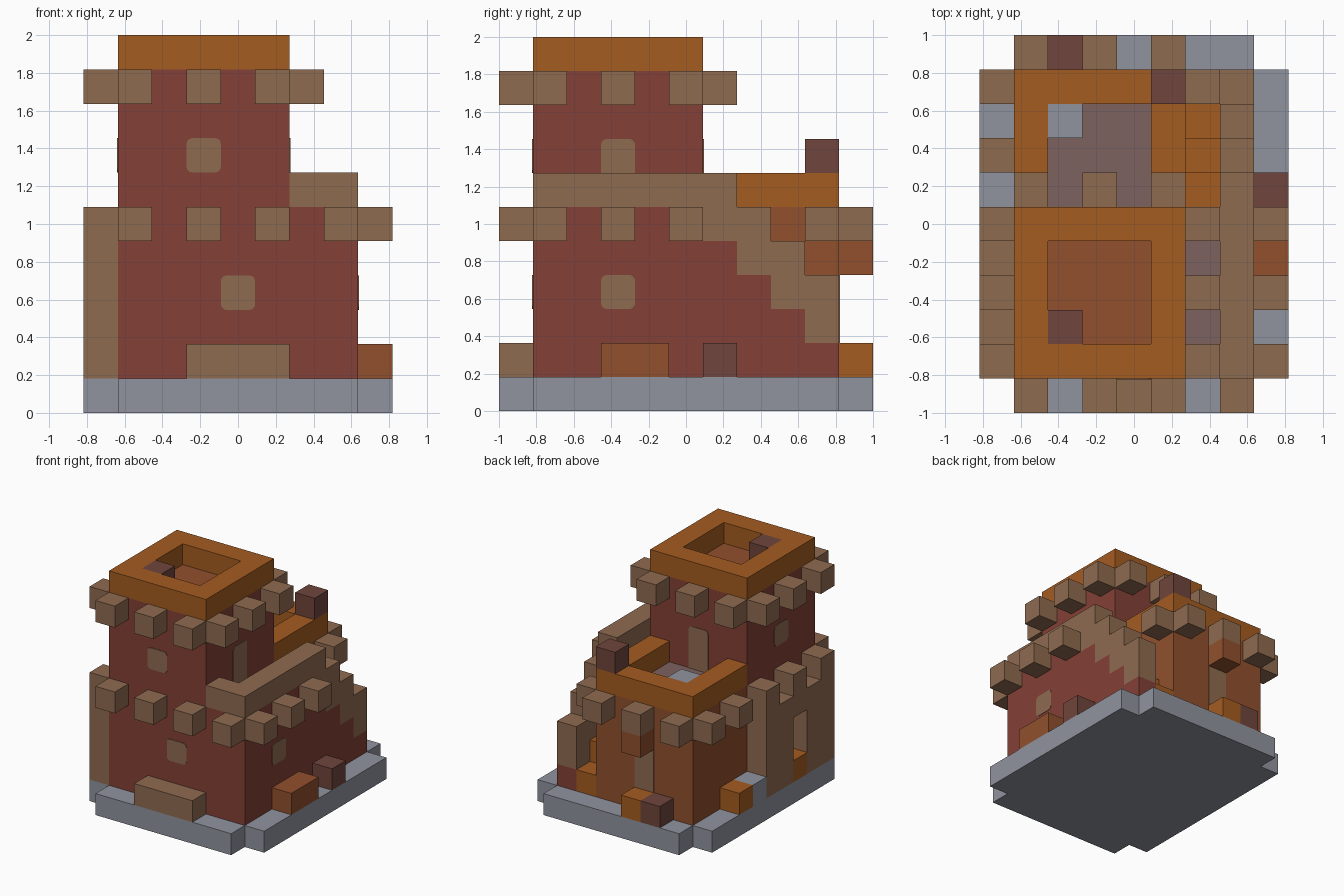
import bpy, bmesh
from mathutils import Vector

if "Cube" in bpy.data.objects:
    bpy.data.objects.remove(bpy.data.objects["Cube"], do_unlink=True)

U = 2 / 11                        # edge of one building block
ORIGIN = Vector((-4.5, -5.5, 0))  # grid corner, in blocks


def material(name, rgb):
    lin = [((c / 255 + 0.055) / 1.055) ** 2.4 for c in rgb] + [1]
    m = bpy.data.materials.new(name)
    m.use_nodes = True
    m.diffuse_color = lin
    m.node_tree.nodes["Principled BSDF"].inputs["Base Color"].default_value = lin
    return m


RED = material("red brick", (131, 64, 54))
BROWN = material("tan timber", (143, 107, 80))
ORANGE = material("orange clay", (165, 92, 33))
TERRA = material("terracotta", (145, 80, 45))
DARK = material("dark brown", (112, 69, 60))
GREY = material("grey stone", (144, 148, 158))
MAUVE = material("mauve paving", (125, 98, 96))


def add_box(bm, lo, hi):
    lo, hi = Vector(lo), Vector(hi)
    verts = bmesh.ops.create_cube(bm, size=1)["verts"]
    for v in verts:
        v.co = ((lo + hi) / 2 + v.co * (hi - lo) + ORIGIN) * U


def finish(name, mat, bm):
    mesh = bpy.data.meshes.new(name)
    bm.to_mesh(mesh)
    bm.free()
    mesh.materials.append(mat)
    bpy.context.collection.objects.link(bpy.data.objects.new(name, mesh))


def part(name, mat, *boxes):
    """Boxes given as (low corner, high corner) in block units."""
    bm = bmesh.new()
    for lo, hi in boxes:
        add_box(bm, lo, hi)
    finish(name, mat, bm)


def blocks(name, mat, cells):
    part(name, mat, *[((x, y, z), (x + 1, y + 1, z + 1)) for x, y, z in cells])


def opening(name, axis, plane, side, across, z0, z1, rounded="all"):
    """Thin timber plate on a wall, with softened corners."""
    lo, hi = [across, across, z0], [across + 1, across + 1, z1]
    lo[axis], hi[axis] = sorted((plane - side * 0.02, plane + side * 0.025))
    bm = bmesh.new()
    add_box(bm, lo, hi)
    mid = U * (z0 + z1) / 2
    edges = [e for e in bm.edges
             if abs((e.verts[0].co - e.verts[1].co)[axis]) > 1e-4
             and (rounded == "all" or e.verts[0].co.z > mid)]
    if rounded != "none":
        bmesh.ops.bevel(bm, geom=edges, offset=0.03, segments=3,
                        profile=0.5, affect="EDGES")
    finish(name, BROWN, bm)


# Plinth with notched corners
part("plinth", GREY, ((1, 0, 0), (8, 11, 1)),
     ((0, 1, 0), (1, 10, 1)), ((8, 1, 0), (9, 10, 1)))

# Main body and front tower
part("main_body", RED, ((1, 1, 1), (8, 6, 6)))
part("front_tower", RED, ((1, 1, 6), (6, 6, 10)))
part("tower_rim", ORANGE, ((1, 1, 10), (6, 2, 11)), ((1, 5, 10), (6, 6, 11)),
     ((1, 2, 10), (2, 5, 11)), ((5, 2, 10), (6, 5, 11)))
part("tower_roof_floor", TERRA, ((2, 2, 9.98), (5, 5, 10.03)))
blocks("tower_roof_block", DARK, [(2, 2, 10)])

# Rear tower with sunken terrace
part("rear_tower", TERRA, ((1, 6, 1), (6, 10, 6)))
part("rear_rim", ORANGE, ((1, 6, 6), (2, 10, 7)), ((5, 6, 6), (6, 10, 7)),
     ((2, 9, 6), (5, 10, 7)))
part("terrace_floor", MAUVE, ((2, 6, 5.98), (5, 9, 6.03)))
blocks("terrace_block", GREY, [(2, 8, 6)])
blocks("chimney", DARK, [(5, 9, 7)])

# Walkway, parapet and descending stair with stepped side wall
part("walkway_floor", MAUVE, ((6, 2, 5.98), (7, 6, 6.03)))
part("parapet", BROWN, ((6, 1, 6), (8, 2, 7)), ((7, 2, 6), (8, 6, 7)))
steps = [(y, 11 - y) for y in range(6, 10)]
part("stair", ORANGE, *[((6, y, 1), (7, y + 1, t)) for y, t in steps])
part("stair_wall", RED, *[((7, y, 1), (8, y + 1, t)) for y, t in steps])
part("stair_coping", BROWN, *[((7, y, t), (8, y + 1, t + 2)) for y, t in steps])

# Timber side gallery with a window gap
part("side_gallery", BROWN, ((0, 1, 1), (1, 3, 5)), ((0, 4, 1), (1, 6, 5)),
     ((0, 3, 4), (1, 4, 5)))
blocks("gallery_sill", ORANGE, [(0, 3, 1)])

# Corbel blocks around both storeys
odd = (1, 3, 5)
blocks("upper_corbels", BROWN,
       [(a, y, 9) for a in odd for y in (0, 6)]
       + [(x, a, 9) for a in odd for x in (0, 6)])
blocks("lower_corbels", BROWN,
       [(x, 0, 5) for x in (1, 3, 5, 7)]
       + [(8, y, 5) for y in odd]
       + [(0, y, 5) for y in (1, 3, 5, 7, 9)]
       + [(x, 10, 5) for x in odd] + [(6, 9, 5)])

# Loose blocks around the foot of the walls
part("front_step", BROWN, ((3, 0, 1), (6, 1, 2)))
part("side_bench", TERRA, ((8, 3, 1), (9, 5, 2)))
blocks("side_crate", DARK, [(8, 6, 1)])
blocks("rear_step", ORANGE, [(3, 10, 1)])
blocks("rear_crate", DARK, [(2, 10, 1)])
blocks("corner_planter", ORANGE, [(0, 7, 1)])
blocks("corner_stone", GREY, [(0, 6, 1)])
blocks("rear_door_canopy", TERRA, [(3, 10, 4)])

# Windows and doors
opening("front_window_upper", 1, 1, -1, 3, 7, 8)
opening("front_window_lower", 1, 1, -1, 4, 3, 4)
opening("side_window_lower", 0, 8, 1, 3, 3, 4)
opening("side_window_upper", 0, 1, -1, 3, 7, 8)
opening("walkway_door", 0, 6, 1, 3, 6, 8, "top")
opening("terrace_door", 1, 6, 1, 3, 6, 8, "top")
opening("rear_door", 1, 10, 1, 3, 1, 4, "none")
